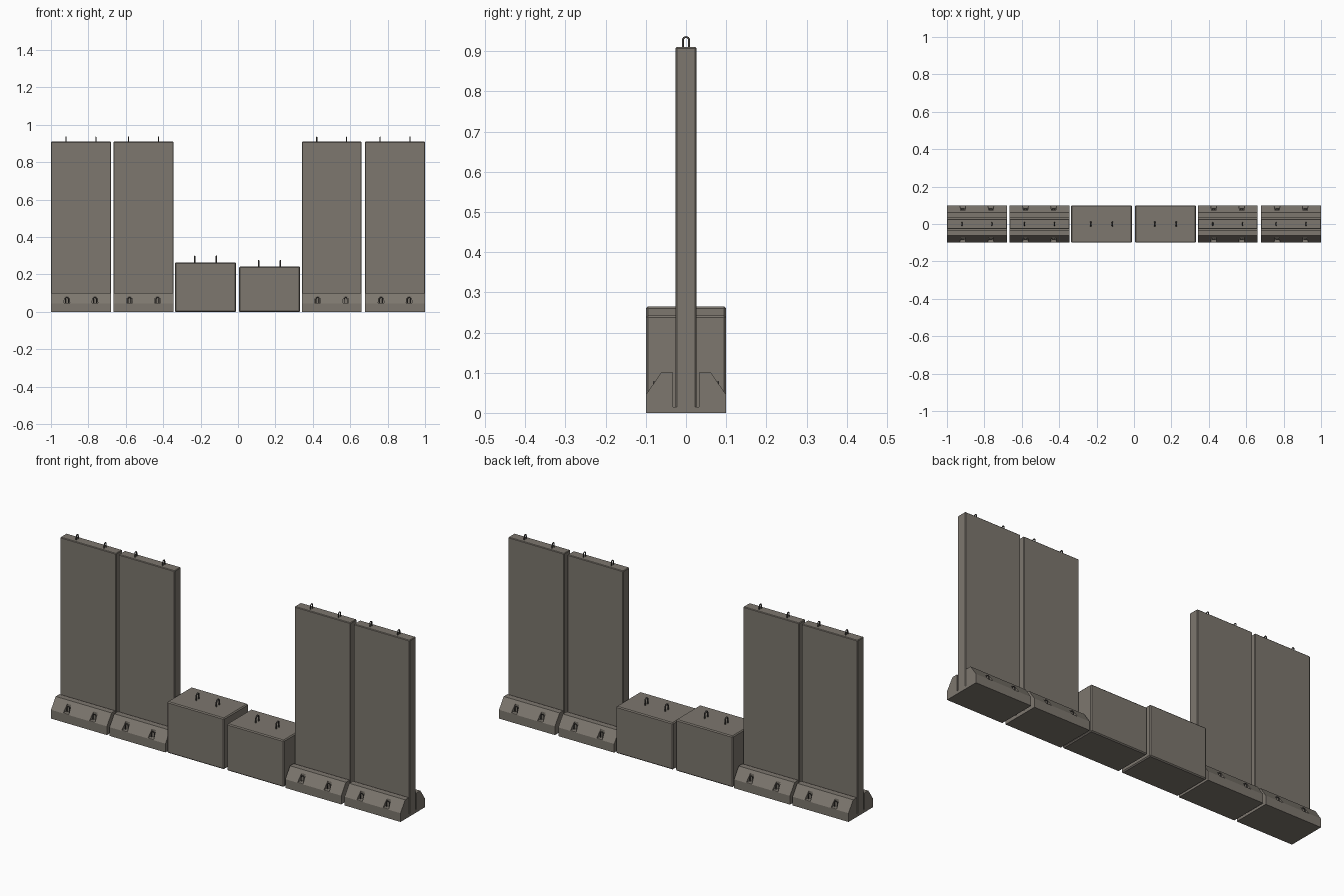
import bpy, bmesh, math
from mathutils import Vector

cube = bpy.data.objects.get("Cube")
if cube:
    bpy.data.objects.remove(cube, do_unlink=True)


def make_material(name, rgb, rough):
    m = bpy.data.materials.new(name)
    m.use_nodes = True
    m.diffuse_color = (*rgb, 1)
    bsdf = m.node_tree.nodes["Principled BSDF"]
    bsdf.inputs["Base Color"].default_value = (*rgb, 1)
    bsdf.inputs["Roughness"].default_value = rough
    return m


concrete = make_material("warm grey concrete", (0.205, 0.184, 0.157), 0.9)
steel = make_material("dark steel", (0.07, 0.065, 0.06), 0.6)


def finish(bm, name, mat, bevel=0):
    bmesh.ops.recalc_face_normals(bm, faces=bm.faces)
    mesh = bpy.data.meshes.new(name)
    bm.to_mesh(mesh)
    bm.free()
    mesh.materials.append(mat)
    ob = bpy.data.objects.new(name, mesh)
    bpy.context.collection.objects.link(ob)
    if bevel:
        mod = ob.modifiers.new("chamfer", "BEVEL")
        mod.width, mod.segments = bevel, 1
    return ob


def box(name, cx, width, depth, z0, z1, bevel):
    bm = bmesh.new()
    bmesh.ops.create_cube(bm, size=1)
    for v in bm.verts:
        v.co = Vector((cx + v.co.x * width, v.co.y * depth,
                       z0 + (v.co.z + 0.5) * (z1 - z0)))
    return finish(bm, name, concrete, bevel)


def extrude(name, points, direction, mat):
    """Prism from a planar outline."""
    bm = bmesh.new()
    face = bm.faces.new([bm.verts.new(p) for p in points])
    ext = bmesh.ops.extrude_face_region(bm, geom=[face])
    bmesh.ops.translate(bm, vec=direction,
                        verts=[g for g in ext["geom"] if isinstance(g, bmesh.types.BMVert)])
    return finish(bm, name, mat)


def loop(name, foot, across, half, height, radius):
    """Inverted U of round bar, standing on foot."""
    curve = bpy.data.curves.new(name, "CURVE")
    curve.dimensions = "3D"
    curve.bevel_depth, curve.bevel_resolution = radius, 1
    curve.use_fill_caps = True
    foot, across, up = Vector(foot), Vector(across), Vector((0, 0, 1))
    path = [foot - across * half]
    for i in range(9):
        a = math.pi * (1 - i / 8)
        path.append(foot + across * half * math.cos(a)
                    + up * (height - half + half * math.sin(a)))
    path.append(foot + across * half)
    spline = curve.splines.new("POLY")
    spline.points.add(len(path) - 1)
    for p, co in zip(spline.points, path):
        p.co = (*co, 1)
    curve.materials.append(steel)
    ob = bpy.data.objects.new(name, curve)
    bpy.context.collection.objects.link(ob)


def wall(tag, x0, x1):
    cx, width = (x0 + x1) / 2, x1 - x0
    box("wall_slab_" + tag, cx, width, 0.052, 0.002, 0.91, 0.003)

    # Footing with sloped shoulders and a slot either side of the slab
    half = [(0.1, 0), (0.1, 0.045), (0.062, 0.1), (0.032, 0.1), (0.032, 0.015)]
    outline = half + [(-y, z) for y, z in reversed(half)]
    footing = extrude("footing_" + tag, [(x0, y, z) for y, z in outline],
                      (width, 0, 0), concrete)

    for sx in (-1, 1):
        loop("slab_lifting_loop_" + tag, (cx + sx * 0.08, 0, 0.9), (0, 1, 0),
             0.008, 0.035, 0.0028)
        for sy in (-1, 1):
            # Tapered pocket in the shoulder, with a bar inside
            px = cx + sx * 0.075
            trapezoid = [(-0.016, 0.047), (0.016, 0.047), (0.011, 0.086), (-0.011, 0.086)]
            cutter = extrude("pocket_cutter", [(px + x, sy * 0.072, z) for x, z in trapezoid],
                             (0, sy * 0.05, 0), concrete)
            cutter.hide_render = True
            cutter.hide_set(True)
            cut = footing.modifiers.new("pocket", "BOOLEAN")
            cut.operation, cut.solver, cut.object = "DIFFERENCE", "EXACT", cutter
            loop("pocket_loop_" + tag, (px, sy * 0.08, 0.045), (1, 0, 0),
                 0.008, 0.032, 0.0025)


def block(tag, x0, x1, height):
    cx = (x0 + x1) / 2
    box("block_" + tag, cx, x1 - x0, 0.2, 0, height, 0.005)
    for sx in (-1, 1):
        loop("block_lifting_loop_" + tag, (cx + sx * 0.058, 0, height - 0.01), (0, 1, 0),
             0.011, 0.042, 0.004)


wall("far_right", -1, -0.68)
wall("near_right", -0.665, -0.345)
block("tall", -0.337, -0.01, 0.265)
block("short", 0.005, 0.332, 0.242)
wall("near_left", 0.341, 0.661)
wall("far_left", 0.68, 1)
